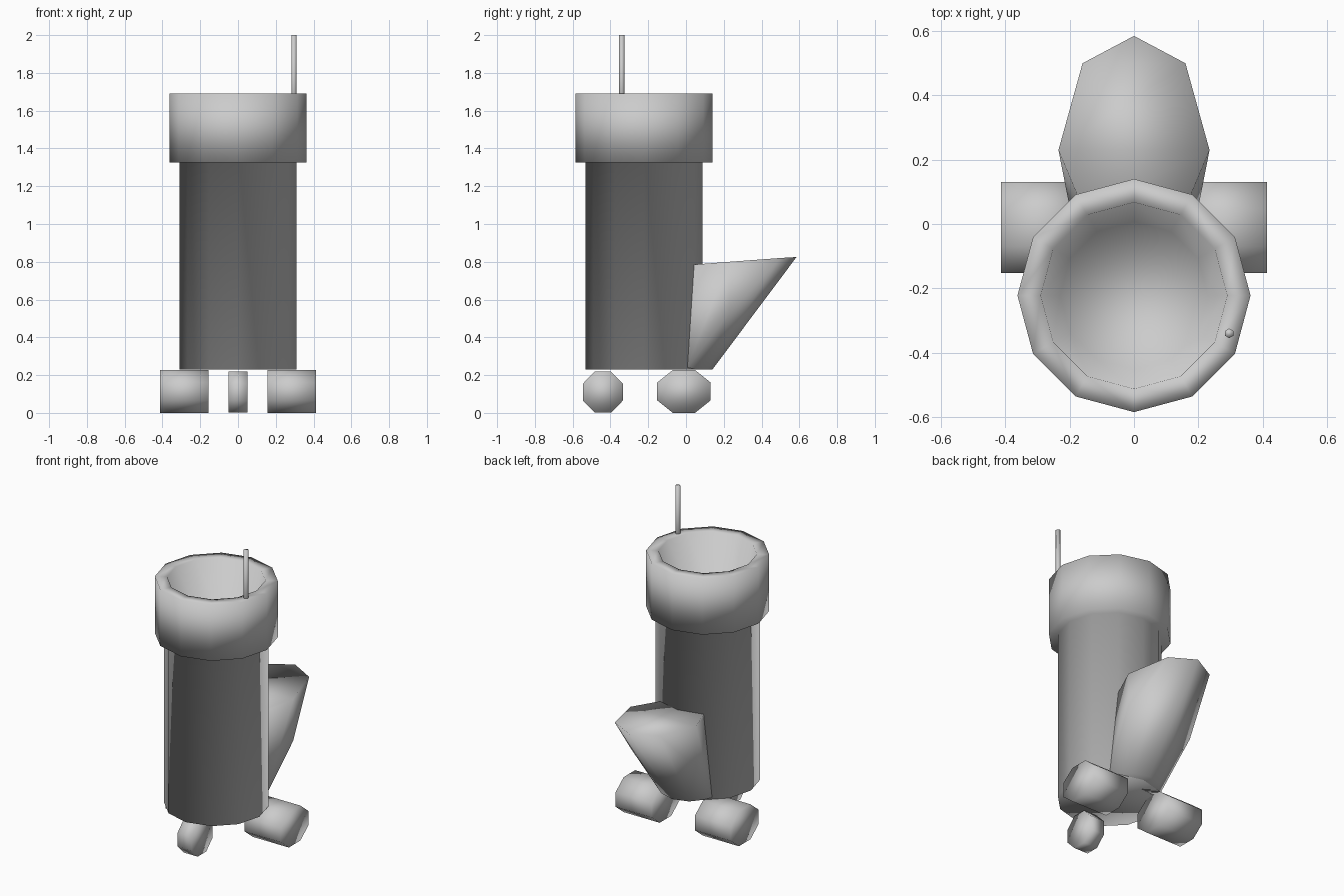
import bpy, bmesh, math

if "Cube" in bpy.data.objects:
    bpy.data.objects.remove(bpy.data.objects["Cube"])

BODY_Y = -0.2225


def finish(name, bm):
    bmesh.ops.recalc_face_normals(bm, faces=bm.faces)
    mesh = bpy.data.meshes.new(name)
    bm.to_mesh(mesh)
    bm.free()
    obj = bpy.data.objects.new(name, mesh)
    bpy.context.collection.objects.link(obj)
    for p in mesh.polygons:
        p.use_smooth = True
    return obj


def lathe(name, profile, sides, x, y):
    """Stack rings of (radius, z) around a vertical axis and cap both ends."""
    bm = bmesh.new()
    rings = []
    for r, z in profile:
        rings.append([bm.verts.new((x + r * math.sin(2 * math.pi * i / sides),
                                    y + r * math.cos(2 * math.pi * i / sides), z))
                      for i in range(sides)])
    for a, b in zip(rings, rings[1:]):
        for i in range(sides):
            j = (i + 1) % sides
            bm.faces.new((a[i], a[j], b[j], b[i]))
    bm.faces.new(rings[0])
    bm.faces.new(rings[-1])
    return finish(name, bm)


def wheel(name, x0, x1, y, z, ry, rz):
    """Octagonal roller along x with flat top and bottom."""
    bm = bmesh.new()
    k = 1 / math.cos(math.pi / 8)
    ends = []
    for x in (x0, x1):
        ends.append([bm.verts.new((x, y + ry * k * math.cos((i + 0.5) * math.pi / 4),
                                   z + rz * k * math.sin((i + 0.5) * math.pi / 4)))
                     for i in range(8)])
    for i in range(8):
        j = (i + 1) % 8
        bm.faces.new((ends[0][i], ends[0][j], ends[1][j], ends[1][i]))
    bm.faces.new(ends[0])
    bm.faces.new(ends[1])
    return finish(name, bm)


# Body with wider hollow collar
lathe("body_and_collar", [(0.309, 0.23), (0.309, 1.325), (0.3625, 1.325),
                          (0.3625, 1.69), (0.29, 1.69), (0.23, 1.36)],
      12, 0, BODY_Y)

# Rear wedge: hull of one half's corner points, mirrored
half = [(0.155, 0.04, 0.785), (0.235, 0.23, 0.80), (0.16, 0.50, 0.82),
        (0, 0.585, 0.825), (0.235, 0.23, 0.53), (0.19, 0.0, 0.23),
        (0.10, 0.11, 0.23), (0, 0.14, 0.23), (0.12, -0.05, 0.75),
        (0.15, -0.05, 0.23)]
bm = bmesh.new()
for px, py, pz in half:
    for s in ((1, -1) if px else (1,)):
        bm.verts.new((s * px, py, pz))
res = bmesh.ops.convex_hull(bm, input=bm.verts)
loose = [v for v in bm.verts if not v.link_faces]
bmesh.ops.delete(bm, geom=loose, context='VERTS')
finish("rear_wedge", bm)

# Wheels
wheel("front_wheel", -0.05, 0.05, -0.44, 0.11, 0.106, 0.108)
for side, s in (("left", -1), ("right", 1)):
    wheel("rear_wheel_" + side, s * 0.155, s * 0.413, -0.011, 0.1135, 0.142, 0.1135)

# Antenna
lathe("antenna", [(0.015, 1.5), (0.015, 2.0)], 6, 0.296, -0.34)
